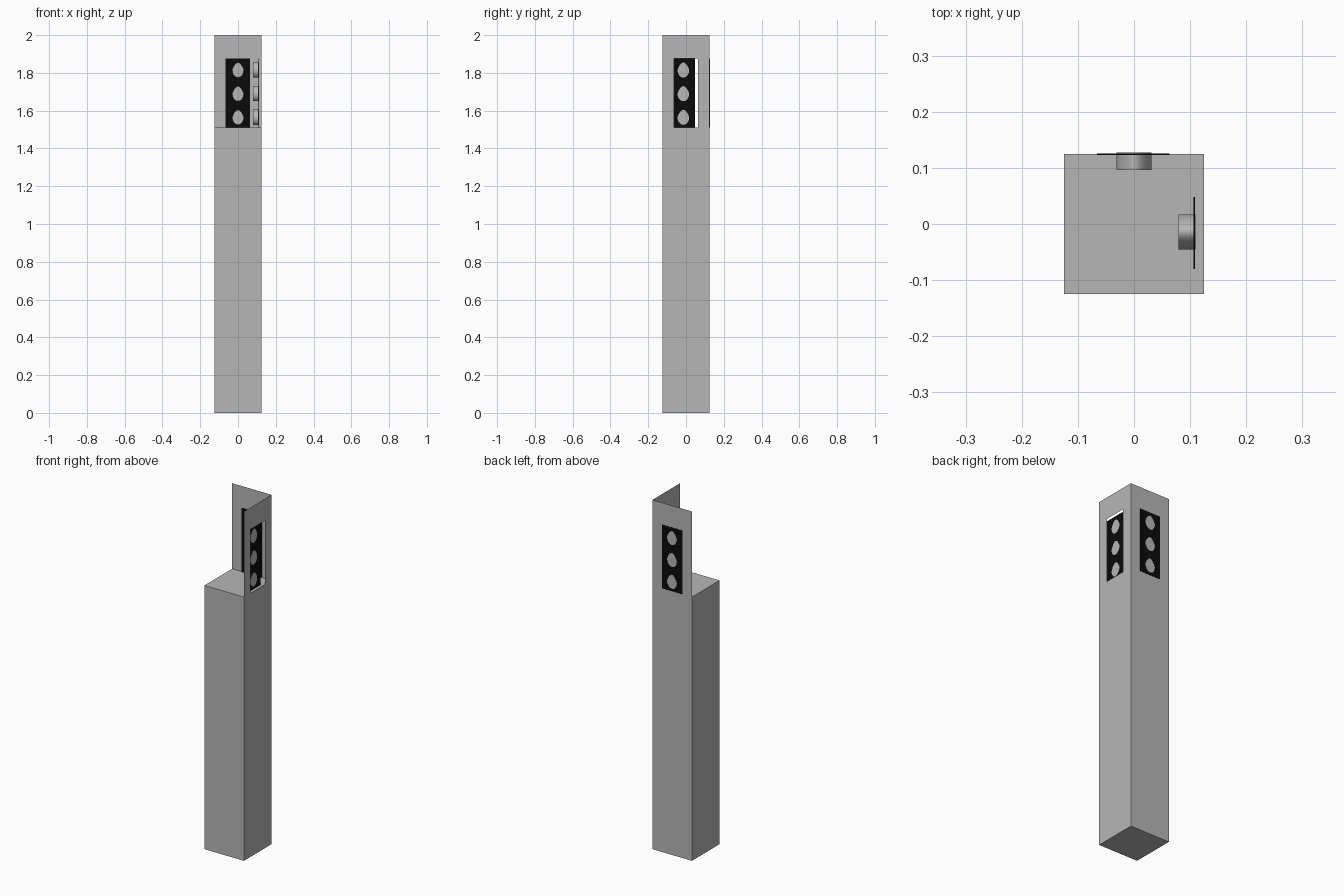
import bpy, bmesh, math
from mathutils import Matrix, Vector

cube = bpy.data.objects.get("Cube")
if cube:
    bpy.data.objects.remove(cube, do_unlink=True)

HALF, LEDGE, TOP = 0.125, 1.51, 2.0
HOLE_TOP, HOLE_HALF = 1.875, 0.064


def material(name, value):
    mat = bpy.data.materials.new(name)
    mat.use_nodes = True
    colour = (value, value, value, 1)
    mat.diffuse_color = colour
    mat.node_tree.nodes["Principled BSDF"].inputs["Base Color"].default_value = colour
    return mat


GREY = material("concrete grey", 0.47)
BLACK = material("panel black", 0.003)


def finish(name, bm, mat, matrix=Matrix()):
    mesh = bpy.data.meshes.new(name)
    bm.transform(matrix)
    bm.to_mesh(mesh)
    bm.free()
    mesh.materials.append(mat)
    obj = bpy.data.objects.new(name, mesh)
    bpy.context.collection.objects.link(obj)
    return obj


def box(name, lo, hi, mat, matrix=Matrix()):
    bm = bmesh.new()
    bmesh.ops.create_cube(bm, size=1)
    for v in bm.verts:
        v.co = Vector([(a + b) / 2 + c * (b - a) for a, b, c in zip(lo, hi, v.co)])
    return finish(name, bm, mat, matrix)


def wall(name, matrix):
    """Thin sheet with an opening that reaches down to the ledge."""
    outline = [(-HALF, LEDGE), (-HOLE_HALF, LEDGE), (-HOLE_HALF, HOLE_TOP),
               (HOLE_HALF, HOLE_TOP), (HOLE_HALF, LEDGE), (HALF, LEDGE),
               (HALF, TOP), (-HALF, TOP)]
    bm = bmesh.new()
    bm.faces.new([bm.verts.new((u, HALF, z)) for u, z in reversed(outline)])
    return finish(name, bm, GREY, matrix)


def lamp(name, u, z, out, matrix):
    """Egg-shaped drum that passes through the panel."""
    bm = bmesh.new()
    ring = []
    for i in range(24):
        t = math.tau * i / 24
        taper = 1 - 0.3 * max(0, math.sin(t))
        ring.append(bm.verts.new((u + 0.031 * math.cos(t) * taper, out,
                                  z + 0.04 * math.sin(t))))
    face = bm.faces.new(ring)
    extruded = bmesh.ops.extrude_face_region(bm, geom=[face], use_keep_orig=True)
    for v in extruded["geom"]:
        if isinstance(v, bmesh.types.BMVert):
            v.co.y -= 0.031
    bmesh.ops.recalc_face_normals(bm, faces=bm.faces[:])
    obj = finish(name, bm, GREY, matrix)
    bpy.ops.object.select_all(action="DESELECT")
    obj.select_set(True)
    bpy.context.view_layer.objects.active = obj
    bpy.ops.object.shade_smooth_by_angle(angle=math.radians(40))


# Column
box("column", (-HALF, -HALF, 0), (HALF, HALF, LEDGE), GREY)

# Back wall faces +y; the side wall is the same part turned to face +x
turn = Matrix.Rotation(-math.pi / 2, 4, "Z")
for side, matrix, shift, lamp_u, out in (
        ("back", Matrix(), -0.001, 0, 0.127),
        ("side", turn, 0.016, 0.014, 0.11)):
    wall(side + "_wall", matrix)
    # Signal panel
    box(side + "_panel", (shift - 0.0645, out - 0.004, LEDGE),
        (shift + 0.0645, out - 0.001, HOLE_TOP), BLACK, matrix)
    # Three lamps
    for i, label in enumerate(("lower", "middle", "upper")):
        lamp(f"{side}_{label}_lamp", lamp_u, 1.565 + 0.125 * i, out, matrix)
